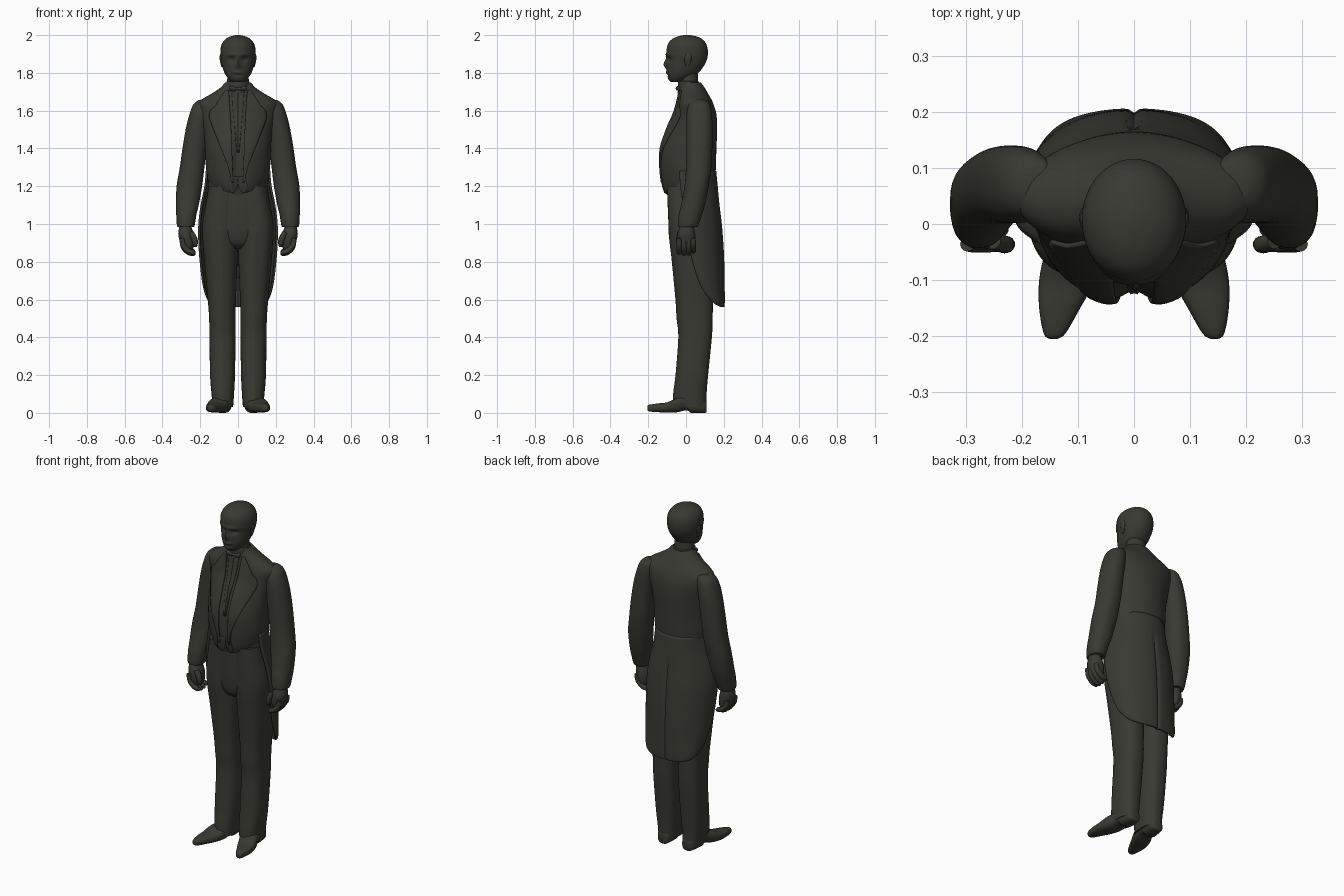
import bpy, bmesh, math
from mathutils import Vector
from mathutils.bvhtree import BVHTree

cloth = bpy.data.materials.new("dark_olive_grey")
cloth.diffuse_color = (0.042, 0.042, 0.033, 1)


def finish(name, verts, faces, mirror=False, thick=0, recalc=True):
    me = bpy.data.meshes.new(name)
    me.from_pydata([tuple(v) for v in verts], [], faces)
    if recalc:
        bm = bmesh.new()
        bm.from_mesh(me)
        bmesh.ops.recalc_face_normals(bm, faces=bm.faces)
        bm.to_mesh(me)
        bm.free()
    me.materials.append(cloth)
    ob = bpy.data.objects.new(name, me)
    bpy.context.collection.objects.link(ob)
    if thick:
        ob.modifiers.new("thickness", 'SOLIDIFY').thickness = thick
    if mirror:
        ob.modifiers.new("mirror", 'MIRROR').use_mirror_merge = False
    bpy.ops.object.select_all(action='DESELECT')
    ob.select_set(True)
    bpy.context.view_layer.objects.active = ob
    bpy.ops.object.shade_smooth_by_angle(angle=math.radians(50))
    return ob


def spline(rows, sub):
    out = []
    for i in range(len(rows) - 1):
        a, b, c, d = (rows[min(max(i + k, 0), len(rows) - 1)] for k in (-1, 0, 1, 2))
        for j in range(sub):
            t = j / sub
            out.append([q + 0.5 * t * (r - p + t * (2*p - 5*q + 4*r - s + t * (3*(q - r) + s - p)))
                        for p, q, r, s in zip(a, b, c, d)])
    return out + [list(rows[-1])]


def loft(name, rows, n=40, power=2.0, sub=4, along_y=False, sculpt=None, mirror=False):
    """Rows are (station, x low, x high, other low, other high)."""
    rings, verts = spline(rows, sub), []
    for s, a0, a1, b0, b1 in rings:
        for k in range(n):
            t = 2 * math.pi * k / n
            c, d = math.cos(t), math.sin(t)
            a = (a0 + a1) / 2 + (a1 - a0) / 2 * math.copysign(abs(c) ** (2 / power), c)
            b = (b0 + b1) / 2 + (b1 - b0) / 2 * math.copysign(abs(d) ** (2 / power), d)
            v = Vector((a, s, b) if along_y else (a, b, s))
            verts.append(sculpt(v) if sculpt else v)
    m = len(rings)
    faces = [(i*n + k, i*n + (k+1) % n, (i+1)*n + (k+1) % n, (i+1)*n + k)
             for i in range(m - 1) for k in range(n)]
    faces += [tuple(range(n)), tuple(range((m-1)*n, m*n))]
    finish(name, verts, faces, mirror)
    return verts, faces


def sheet(name, grid, thick, mirror=False):
    n = len(grid[0])
    faces = [(i*n + j, i*n + j+1, (i+1)*n + j+1, (i+1)*n + j)
             for i in range(len(grid) - 1) for j in range(n - 1)]
    finish(name, [p for row in grid for p in row], faces, mirror, thick, False)


def tube(name, pts, mirror=False, n=12):
    """Points are (x, y, z, radius)."""
    path, verts = spline(pts, 4), []
    for i, p in enumerate(path):
        tan = Vector(path[min(i+1, len(path)-1)][:3]) - Vector(path[max(i-1, 0)][:3])
        rot = tan.to_track_quat('Z', 'Y')
        for k in range(n):
            t = 2 * math.pi * k / n
            verts.append(Vector(p[:3]) + rot @ Vector((math.cos(t), math.sin(t), 0)) * p[3])
    m = len(path)
    faces = [(i*n + k, i*n + (k+1) % n, (i+1)*n + (k+1) % n, (i+1)*n + k)
             for i in range(m - 1) for k in range(n)]
    faces += [tuple(range(n)), tuple(range((m-1)*n, m*n))]
    finish(name, verts, faces, mirror)


def sym(rows):
    return [(z, -w, w, f, b) for z, w, f, b in rows]


def bump(u, v, su, sv):
    return math.exp(-(u / su) ** 2 - (v / sv) ** 2)


# Head with brow, eye sockets, nose, lips and chin pushed out of the front
def face_shape(v):
    if v.y < -0.01:
        x, z = abs(v.x), v.z
        v.y += (0.014 * bump(x - 0.034, z - 1.872, 0.018, 0.013)
                - 0.008 * bump(x - 0.03, z - 1.897, 0.035, 0.009)
                - 0.016 * bump(x, z - 1.84, 0.013, 0.017)
                - 0.010 * bump(x, z - 1.862, 0.010, 0.018)
                - 0.006 * bump(x, z - 1.803, 0.025, 0.008)
                + 0.005 * bump(x, z - 1.787, 0.03, 0.006))
    return v


loft("head", sym([(1.752, .028, -.08, -.03), (1.765, .046, -.093, .01), (1.79, .066, -.1, .055),
                  (1.82, .079, -.101, .083), (1.86, .088, -.1, .107), (1.9, .093, -.103, .116),
                  (1.94, .09, -.1, .112), (1.97, .075, -.084, .095), (1.99, .048, -.052, .065),
                  (2.0, .012, -.012, .022)]), n=72, sub=6, sculpt=face_shape)
loft("ear", [(1.83, .08, .087, .0, .015), (1.85, .08, .093, -.005, .022), (1.88, .08, .098, -.008, .03),
             (1.9, .082, .095, .0, .025)], n=16, mirror=True)
loft("neck", sym([(1.68, .062, -.035, .08), (1.74, .058, -.035, .066), (1.8, .056, -.03, .062)]))
loft("shirt_collar", sym([(1.69, .066, -.044, .09), (1.72, .064, -.043, .076),
                          (1.752, .061, -.041, .068), (1.756, .056, -.036, .063)]))
tube("bow_tie", [(0, -.047, 1.716, .006), (.014, -.047, 1.716, .008), (.036, -.042, 1.718, .013),
                 (.042, -.04, 1.718, .009)], mirror=True)


# Coat body: hem rises to the sides, shallow channel down the front
def coat_shape(v):
    if v.y < 0:
        fade = max(0, min(1, (1.56 - v.z) / 0.15))
        v.y += 0.022 * fade * math.exp(-(v.x / 0.028) ** 2)
    if v.z < 1.3:
        v.z += 0.055 * min(1, abs(v.x) / 0.15) * (1.3 - v.z) / 0.15
    return v


body, body_faces = loft("coat_body", sym([
    (1.15, .148, -.118, .14), (1.2, .16, -.131, .153), (1.3, .17, -.14, .158), (1.4, .174, -.138, .161),
    (1.5, .182, -.103, .165), (1.58, .2, -.066, .161), (1.63, .212, -.05, .147), (1.66, .19, -.043, .134),
    (1.69, .14, -.038, .117), (1.72, .095, -.034, .1), (1.75, .068, -.03, .078)]),
    n=96, sub=5, sculpt=coat_shape)
tree = BVHTree.FromPolygons(body, body_faces)


def on_body(x, z, lift):
    hit = tree.ray_cast(Vector((x, -1, z)), Vector((0, 1, 0)))[0]
    return Vector((x, (hit.y if hit else -.03) - lift, z))


def strip(name, rows, lift, thick, cols=10):
    """Rows are (z, inner x, outer x), laid over the coat front."""
    sheet(name, [[on_body(a + (b - a) * j / cols, z, lift) for j in range(cols + 1)]
                 for z, a, b in spline(rows, 4)], thick, True)


strip("lapel", [(1.22, .024, .034), (1.3, .028, .052), (1.4, .032, .09), (1.5, .036, .13), (1.56, .04, .152),
                (1.6, .042, .146), (1.625, .044, .122), (1.66, .046, .1), (1.71, .05, .066)], .009, .009)
strip("waistcoat_point", [(1.165, .024, .034), (1.18, .012, .05), (1.2, .003, .05), (1.25, .0, .04)],
      .005, .008)
strip("shirt_front", [(1.38, .0, .006), (1.5, .0, .016), (1.6, .0, .026), (1.7, .0, .032)], .005, .006, 4)

# Coat tails: curved shell around the back with a centre vent
tail = []
for z, w, f, b in spline([(.56, .09, .185, .203), (.575, .14, .155, .205), (.61, .168, .12, .206),
                          (.68, .188, .075, .205), (.8, .203, .035, .203), (.9, .21, .015, .198),
                          (1.0, .21, 0, .19), (1.1, .198, -.015, .178), (1.2, .178, -.03, .168),
                          (1.28, .171, -.035, .16)], 4):
    row = []
    for j in range(65):
        t = math.pi * (0.5 - j / 64)
        x = w * math.copysign(abs(math.sin(t)) ** .92, t)
        vent = .008 * math.exp(-(x / .007) ** 2) * max(0, min(1, (1.2 - z) / .1))
        row.append((x, f + (b - f) * max(0, math.cos(t)) ** .92 - vent, z))
    tail.append(row)
sheet("coat_tails", tail, .012)

# Sleeves
loft("sleeve", [(.985, .238, .312, -.035, .055), (.99, .23, .323, -.043, .064), (1.05, .22, .327, -.038, .085),
                (1.1, .208, .328, -.026, .1), (1.2, .19, .325, -.008, .12), (1.3, .178, .308, .0, .134),
                (1.4, .166, .294, .002, .139), (1.5, .155, .277, .002, .14), (1.58, .145, .257, .003, .137),
                (1.63, .14, .238, .015, .127), (1.652, .14, .215, .035, .11), (1.658, .155, .195, .055, .09)],
     power=2.2, mirror=True)

# Hands: palm, thumb and four curled fingers
loft("palm", [(.86, .245, .275, -.03, .035), (.89, .23, .3, -.042, .048), (.94, .232, .316, -.046, .05),
              (.98, .245, .312, -.034, .042), (1.01, .25, .308, -.03, .04)], n=28, mirror=True)
for i, y in enumerate((-.036, -.011, .014, .038)):
    drop = (.0, -.006, -.004, .006)[i]
    tube("finger_%d" % (i + 1), [(.297, y, .925, .013), (.289, y, .885 + drop, .0145),
                                 (.262, y, .857 + drop, .0145), (.236, y, .85 + drop, .013),
                                 (.227, y, .853 + drop, .006)], mirror=True)
tube("thumb", [(.25, -.03, .955, .015), (.232, -.036, .925, .016), (.226, -.036, .895, .014),
               (.225, -.034, .878, .006)], mirror=True)


# Trousers: seat and two creased legs
loft("trouser_seat", sym([(.87, .04, -.04, .09), (.9, .09, -.075, .125), (.97, .14, -.09, .135),
                          (1.1, .157, -.097, .135), (1.26, .155, -.1, .13)]), power=2.3)


def crease(v):
    if v.y < .03 and v.z < 1.0:
        v.y -= .006 * math.exp(-((v.x - .085) / .012) ** 2)
    return v


loft("trouser_leg", [(.03, .026, .134, -.064, .107), (.1, .021, .14, -.063, .109), (.2, .016, .148, -.05, .117),
                     (.4, .013, .151, -.035, .137), (.5, .013, .153, -.044, .141), (.6, .011, .16, -.05, .142),
                     (.8, .003, .178, -.07, .141), (.9, .0, .186, -.083, .14), (1.0, -.003, .188, -.092, .138),
                     (1.12, -.005, .168, -.098, .125), (1.2, .0, .155, -.1, .12)],
     n=56, power=2.4, sculpt=crease, mirror=True)

# Shoes with raised arch and heel
loft("shoe", [(-.205, .138, .15, .018, .034), (-.195, .122, .161, .008, .043), (-.15, .096, .169, .004, .05),
              (-.1, .068, .169, .002, .056), (-.05, .046, .158, .003, .078), (-.01, .036, .14, .012, .09),
              (.015, .034, .135, .01, .095), (.025, .034, .133, .0, .095), (.07, .036, .126, .0, .09),
              (.1, .045, .115, .0, .07), (.108, .055, .105, .004, .06)],
     power=2.7, along_y=True, mirror=True)
